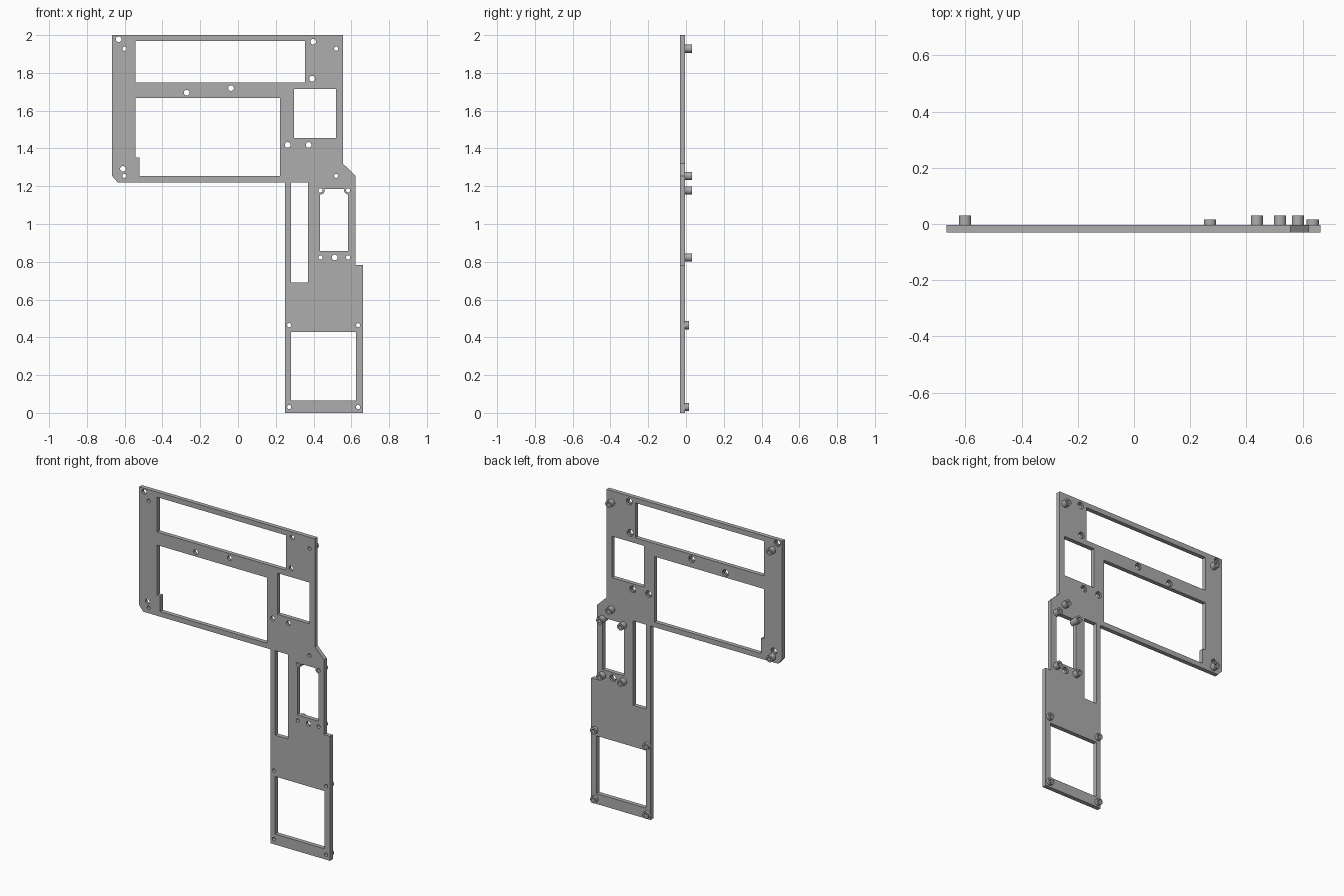
import bpy, bmesh, math

if "Cube" in bpy.data.objects:
    bpy.data.objects.remove(bpy.data.objects["Cube"], do_unlink=True)

FRONT, BACK = -0.031, -0.004      # plate faces
TALL, SHORT = 0.031, 0.016        # standoff tips
PIN, BOLT, RECESS, POST = 0.011, 0.015, 0.021, 0.0215

grey = bpy.data.materials.new("plate grey")
grey.use_nodes = True
GREY = (0.42, 0.42, 0.42, 1)
grey.diffuse_color = GREY
grey.node_tree.nodes["Principled BSDF"].inputs["Base Color"].default_value = GREY


def prism(bm, points, y0, y1):
    """Extrude an x-z outline from y0 to y1."""
    face = bm.faces.new([bm.verts.new((x, y0, z)) for x, z in points])
    out = bmesh.ops.extrude_face_region(bm, geom=[face])["geom"]
    for v in out:
        if isinstance(v, bmesh.types.BMVert):
            v.co.y = y1


def box(x0, x1, z0, z1):
    return [(x0, z0), (x1, z0), (x1, z1), (x0, z1)]


def circle(centre, r, n=24):
    return [(centre[0] + r * math.cos(2 * math.pi * i / n),
             centre[1] + r * math.sin(2 * math.pi * i / n)) for i in range(n)]


def solid(name, parts):
    """Make one object from (outline, y0, y1) parts."""
    bm = bmesh.new()
    for part in parts:
        prism(bm, *part)
    bmesh.ops.recalc_face_normals(bm, faces=bm.faces)
    mesh = bpy.data.meshes.new(name)
    bm.to_mesh(mesh)
    bm.free()
    mesh.materials.append(grey)
    ob = bpy.data.objects.new(name, mesh)
    bpy.context.collection.objects.link(ob)
    return ob


# Plate outline: wide upper panel and a stepped leg
plate = solid("mounting_plate", [([
    (-0.667, 2), (-0.667, 1.255), (-0.638, 1.221), (0.249, 1.221), (0.249, 0),
    (0.663, 0), (0.663, 0.784), (0.622, 0.784), (0.622, 1.255), (0.557, 1.319),
    (0.557, 2)], FRONT, BACK)])

# Window openings
windows = [
    box(-0.542, 0.355, 1.748, 1.968),
    [(-0.521, 1.253), (0.223, 1.253), (0.223, 1.666), (-0.542, 1.666),
     (-0.542, 1.351), (-0.521, 1.351)],
    box(0.297, 0.52, 1.454, 1.714),
    box(0.281, 0.371, 0.689, 1.221),
    box(0.435, 0.583, 0.858, 1.186),
    box(0.281, 0.626, 0.066, 0.429),
]
openings = solid("opening_cutter", [(w, -0.1, 0.1) for w in windows])

# Standoffs on the back
tall = [(-0.601, 1.928), (0.52, 1.928), (-0.601, 1.255), (0.52, 1.255)]
tall += [(x, z) for x in (0.437, 0.583) for z in (0.823, 1.178)]
short = [(x, z) for x in (0.271, 0.636) for z in (0.031, 0.464)]
posts = solid("standoffs", [(circle(p, POST), FRONT, TALL) for p in tall]
              + [(circle(p, POST), FRONT, SHORT) for p in short])

# Bolt holes, recessed on the back
bolts = [(-0.632, 1.978), (0.398, 1.965), (0.392, 1.769), (-0.272, 1.695),
         (-0.037, 1.719), (0.263, 1.419), (0.374, 1.419), (-0.609, 1.292),
         (0.512, 0.823)]
holes = solid("hole_cutter", [(circle(p, PIN), -0.1, 0.1) for p in tall + short]
              + [(circle(p, BOLT), -0.1, 0.1) for p in bolts])
recesses = solid("recess_cutter", [(circle(p, RECESS), -0.016, -0.002) for p in bolts])

# Combine everything into one solid
steps = [(openings, 'DIFFERENCE'), (posts, 'UNION'),
         (holes, 'DIFFERENCE'), (recesses, 'DIFFERENCE')]
for tool, operation in steps:
    mod = plate.modifiers.new(tool.name, 'BOOLEAN')
    mod.operation = operation
    mod.solver = 'EXACT'
    mod.object = tool
result = bpy.data.meshes.new_from_object(
    plate.evaluated_get(bpy.context.evaluated_depsgraph_get()))
plate.modifiers.clear()
plate.data = result
for tool, _ in steps:
    bpy.data.objects.remove(tool, do_unlink=True)

bpy.ops.object.select_all(action='DESELECT')
plate.select_set(True)
bpy.context.view_layer.objects.active = plate
bpy.ops.object.shade_smooth_by_angle(angle=math.radians(30))
